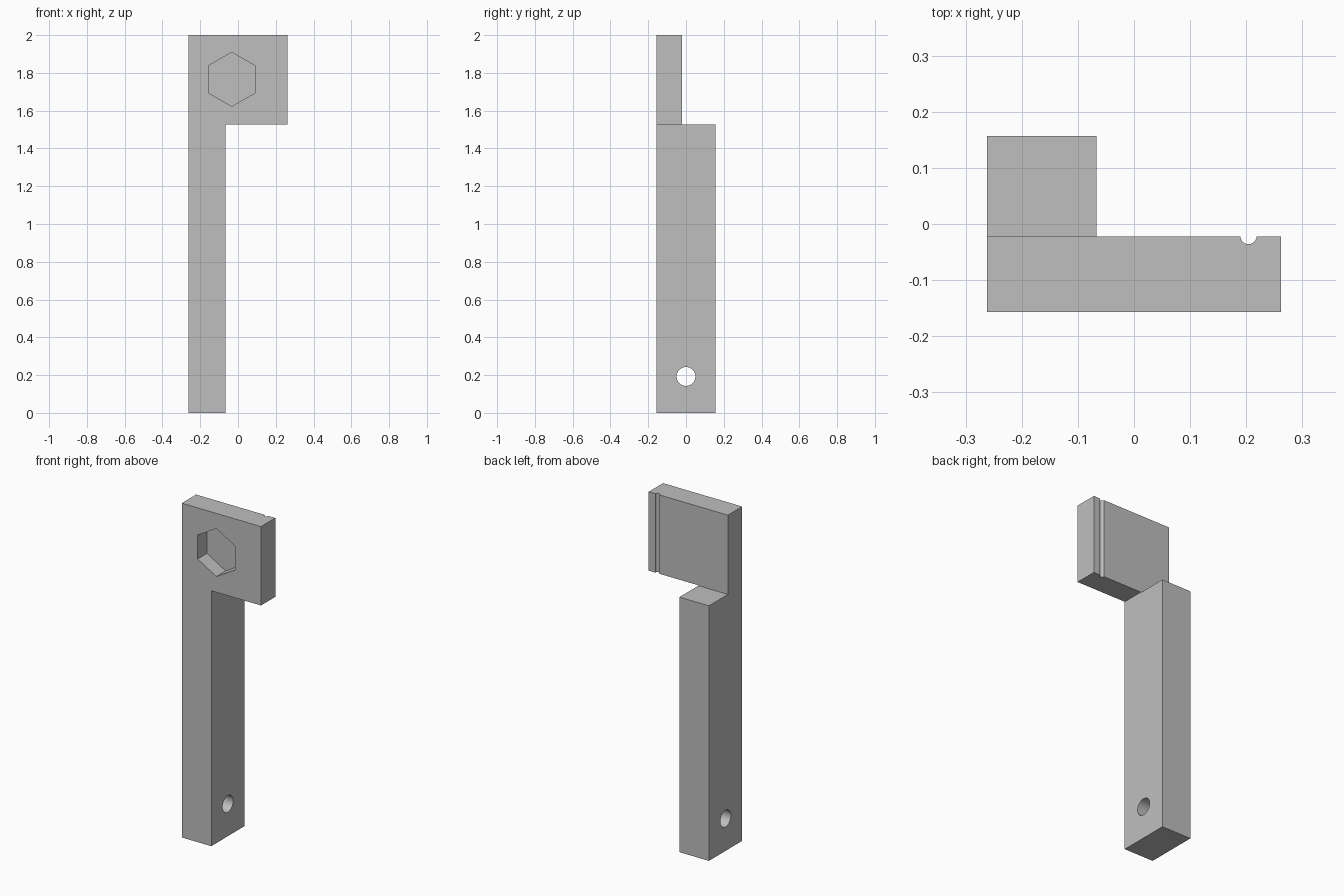
import bpy
import bmesh
import math
from mathutils import Matrix, Vector

default = bpy.data.objects.get("Cube")
if default:
    bpy.data.objects.remove(default, do_unlink=True)

# Overall limits
LEFT, RIGHT, STEM = -0.262, 0.262, -0.067
FRONT, BACK, PLATE_BACK = -0.157, 0.157, -0.022
LEDGE, HEAD_BOTTOM, TOP = 1.526, 1.528, 2.0

grey = bpy.data.materials.new("plain grey")
grey.use_nodes = True
colour = (0.52, 0.52, 0.52, 1)
grey.diffuse_color = colour
grey.node_tree.nodes["Principled BSDF"].inputs["Base Color"].default_value = colour


def make_object(name, bm):
    bmesh.ops.recalc_face_normals(bm, faces=bm.faces)
    mesh = bpy.data.meshes.new(name)
    bm.to_mesh(mesh)
    bm.free()
    mesh.materials.append(grey)
    obj = bpy.data.objects.new(name, mesh)
    bpy.context.collection.objects.link(obj)
    return obj


def box(name, low, high):
    low, high = Vector(low), Vector(high)
    bm = bmesh.new()
    place = Matrix.Translation((low + high) / 2) @ Matrix.Diagonal((*(high - low), 1))
    bmesh.ops.create_cube(bm, size=1, matrix=place)
    return make_object(name, bm)


def prism(name, sides, radius, length, centre, rotation):
    bm = bmesh.new()
    bmesh.ops.create_cone(bm, cap_ends=True, segments=sides, radius1=radius,
                          radius2=radius, depth=length,
                          matrix=Matrix.Translation(centre) @ rotation)
    return make_object(name, bm)


def cut(target, cutter):
    cutter.hide_render = True
    mod = target.modifiers.new(cutter.name, "BOOLEAN")
    mod.operation = "DIFFERENCE"
    mod.solver = "EXACT"
    mod.object = cutter
    bpy.context.view_layer.objects.active = target
    bpy.ops.object.modifier_apply(modifier=mod.name)
    bpy.data.objects.remove(cutter, do_unlink=True)


# Solid body: stem and head in one front outline, extruded to full depth
outline = [(LEFT, 0), (STEM, 0), (STEM, HEAD_BOTTOM),
           (RIGHT, HEAD_BOTTOM), (RIGHT, TOP), (LEFT, TOP)]
bm = bmesh.new()
face = bm.faces.new([bm.verts.new((x, FRONT, z)) for x, z in outline])
extruded = bmesh.ops.extrude_face_region(bm, geom=[face])
bmesh.ops.translate(bm, vec=(0, BACK - FRONT, 0),
                    verts=[v for v in extruded["geom"] if isinstance(v, bmesh.types.BMVert)])
body = make_object("bracket_body", bm)

# Thin the head from behind, leaving the ledge on the stem
cut(body, box("head_recess", (-1, PLATE_BACK, LEDGE), (1, 1, TOP + 1)))

# Hexagonal pocket in the front of the head, points up and down
pocket_floor = FRONT + 0.087
cut(body, prism("hex_pocket", 6, 0.143, 0.2, (-0.033, pocket_floor - 0.1, 1.766),
                Matrix.Rotation(math.pi / 2, 4, "X")))

# Round hole across the stem
cut(body, prism("stem_hole", 48, 0.05, 1, (-0.165, 0, 0.193),
                Matrix.Rotation(math.pi / 2, 4, "Y")))

# Half-round groove down the back of the head
cut(body, prism("back_groove", 32, 0.0145, 1, (0.204, PLATE_BACK + 0.0005, 1.77),
                Matrix.Identity(4)))

# Smooth the round cuts, keep the edges sharp
bpy.ops.object.select_all(action="DESELECT")
body.select_set(True)
bpy.context.view_layer.objects.active = body
bpy.ops.object.shade_smooth_by_angle(angle=math.radians(30))
